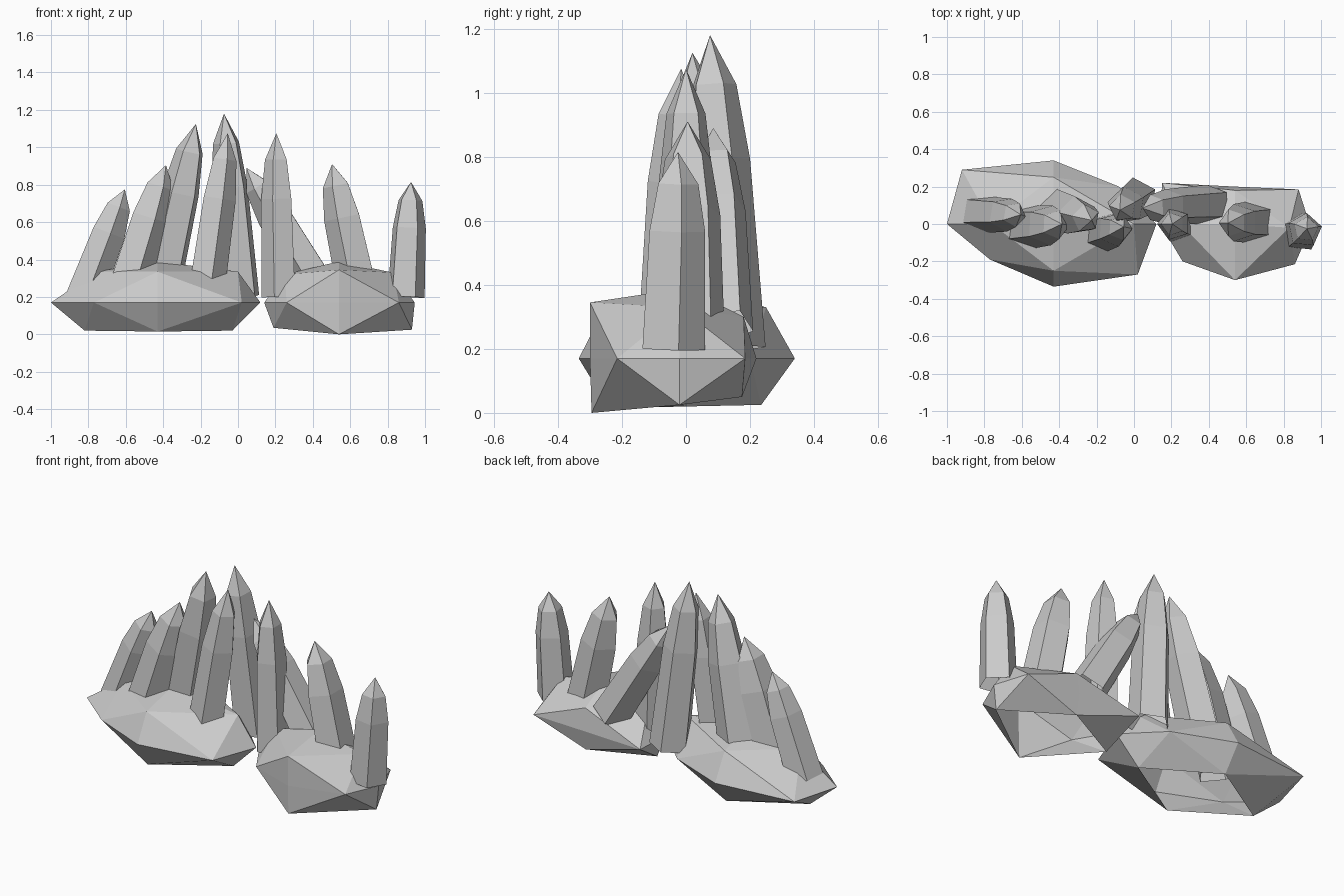
import bpy, bmesh, math
from mathutils import Vector

if "Cube" in bpy.data.objects:
    bpy.data.objects.remove(bpy.data.objects["Cube"])

mat = bpy.data.materials.new("grey_stone")
mat.diffuse_color = (0.6, 0.6, 0.6, 1)
mat.use_nodes = True
mat.node_tree.nodes["Principled BSDF"].inputs["Base Color"].default_value = mat.diffuse_color


def finish(name, bm):
    me = bpy.data.meshes.new(name)
    bm.to_mesh(me)
    bm.free()
    me.materials.append(mat)
    ob = bpy.data.objects.new(name, me)
    bpy.context.collection.objects.link(ob)
    return ob


def rock(name, p):
    """Once-divided octahedron, open underneath; keys are the sign direction of each corner."""
    bm = bmesh.new()
    v = {k: bm.verts.new(co) for k, co in p.items()}
    for sx in (-1, 1):
        for sy in (-1, 1):
            for sz in (-1, 1):
                a, b = v[sx, 0, 0], v[0, sy, 0]
                ab, bc, ca = v[sx, sy, 0], v[0, sy, sz], v[sx, 0, sz]
                tris = [(a, ab, ca), (b, bc, ab), (ab, bc, ca)]
                if sz > 0:
                    tris.append((v[0, 0, 1], ca, bc))
                for f in tris:
                    bm.faces.new(f if sx * sy * sz > 0 else f[::-1])
    return finish(name, bm)


def crystal(name, base, tip, r, turn):
    """Five-sided tapering crystal from base centre to tip, open at the base."""
    base, tip = Vector(base), Vector(tip)
    axis = tip - base
    q = Vector((0, 0, 1)).rotation_difference(axis)
    bm = bmesh.new()
    rings = []
    for t, s in ((0, 1), (0.6, 0.89), (0.84, 0.64)):
        ring = []
        for i in range(5):
            a = math.radians(turn + 72 * i)
            ring.append(bm.verts.new(base + axis * t + q @ Vector((r * s * math.cos(a), r * s * math.sin(a), 0))))
        rings.append(ring)
    top = bm.verts.new(tip)
    for i in range(5):
        j = (i + 1) % 5
        for lo, hi in zip(rings, rings[1:]):
            bm.faces.new((lo[i], lo[j], hi[j], hi[i]))
        bm.faces.new((rings[-1][i], rings[-1][j], top))
    return finish(name, bm)


# Base rocks
rock("left_rock", {
    (-1, 0, 0): (-1, 0, .17), (1, 0, 0): (.12, 0, .17),
    (0, -1, 0): (-.43, -.335, .17), (0, 1, 0): (-.43, .34, .17),
    (0, 0, 1): (-.43, 0, .39),
    (-1, -1, 0): (-.77, -.19, .17), (1, -1, 0): (.02, -.27, .17),
    (-1, 1, 0): (-.92, .29, .17), (1, 1, 0): (-.08, .2, .17),
    (-1, 0, -1): (-.82, 0, .02), (1, 0, -1): (-.03, 0, .02),
    (-1, 0, 1): (-.76, 0, .335), (1, 0, 1): (0, 0, .335),
    (0, -1, -1): (-.43, -.24, .015), (0, 1, -1): (-.43, .235, .025),
    (0, -1, 1): (-.43, -.25, .335), (0, 1, 1): (-.43, .25, .33)})
rock("right_rock", {
    (-1, 0, 0): (.14, 0, .17), (1, 0, 0): (.945, -.02, .17),
    (0, -1, 0): (.54, -.3, .17), (0, 1, 0): (.54, .2, .17),
    (0, 0, 1): (.54, 0, .39),
    (-1, -1, 0): (.26, -.2, .17), (1, -1, 0): (.86, -.215, .17),
    (-1, 1, 0): (.15, .22, .17), (1, 1, 0): (.88, .185, .17),
    (-1, 0, -1): (.19, 0, .035), (1, 0, -1): (.93, -.02, .025),
    (-1, 0, 1): (.25, 0, .32), (1, 0, 1): (.83, -.02, .33),
    (0, -1, -1): (.54, -.295, 0), (0, 1, -1): (.54, .175, .05),
    (0, -1, 1): (.54, -.3, .345), (0, 1, 1): (.54, .18, .3)})

# Crystals, left to right
for i, c in enumerate((
        ((-.825, .055, .2), (-.605, .05, .775), .105, -10),
        ((-.6, -.015, .2), (-.385, 0, .905), .125, -3),
        ((-.425, .08, .2), (-.225, .02, 1.125), .12, 26),
        ((-.18, -.05, .2), (-.055, -.015, 1.075), .105, -3),
        ((.01, .135, .2), (-.075, .075, 1.18), .115, 26),
        ((.42, .105, .27), (.045, .085, .89), .11, 36),
        ((.225, 0, .2), (.205, 0, 1.075), .1, 36),
        ((.655, .01, .2), (.503, .005, .91), .118, 36),
        ((.895, -.045, .2), (.925, -.025, .815), .105, 12)), 1):
    crystal(f"crystal_{i}", *c)
